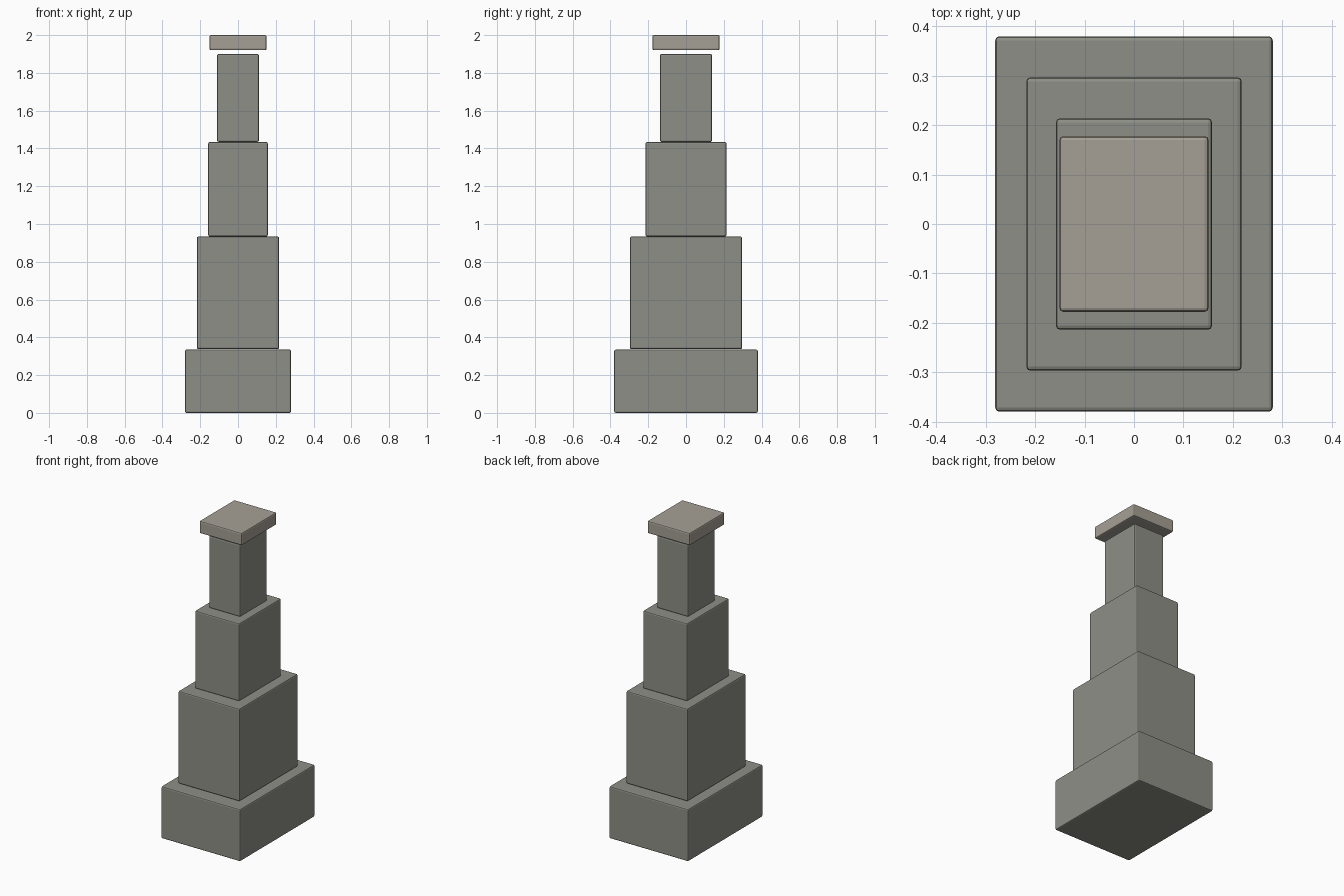
import bpy

if "Cube" in bpy.data.objects:
    bpy.data.objects.remove(bpy.data.objects["Cube"])


def make_material(name, color):
    mat = bpy.data.materials.new(name)
    mat.diffuse_color = (*color, 1.0)
    mat.use_nodes = True
    mat.node_tree.nodes["Principled BSDF"].inputs["Base Color"].default_value = mat.diffuse_color
    return mat


def block(name, half_x, half_y, z0, z1, mat, bevel=0.008):
    """Rectangular block with softly rounded edges."""
    bpy.ops.mesh.primitive_cube_add(size=1, location=(0, 0, (z0 + z1) / 2))
    obj = bpy.context.object
    obj.name = name
    obj.scale = (2 * half_x, 2 * half_y, z1 - z0)
    bpy.ops.object.transform_apply(location=False, rotation=False, scale=True)
    mod = obj.modifiers.new("soft_edges", "BEVEL")
    mod.width = bevel
    mod.segments = 2
    obj.data.materials.append(mat)
    return obj


stone = make_material("stone", (0.27, 0.275, 0.24))
cap_stone = make_material("cap_stone", (0.38, 0.35, 0.30))

# Stacked tiers: name, half width, half depth, bottom, top
tiers = [
    ("base_tier", 0.281, 0.380, 0.0, 0.335),
    ("lower_tier", 0.218, 0.297, 0.338, 0.933),
    ("middle_tier", 0.158, 0.214, 0.934, 1.434),
    ("upper_tier", 0.111, 0.138, 1.435, 1.90),
]
for name, hx, hy, z0, z1 in tiers:
    block(name, hx, hy, z0, z1, stone)

# Cap slab, hovering just above the top tier
block("cap_slab", 0.151, 0.178, 1.92, 2.0, cap_stone)
